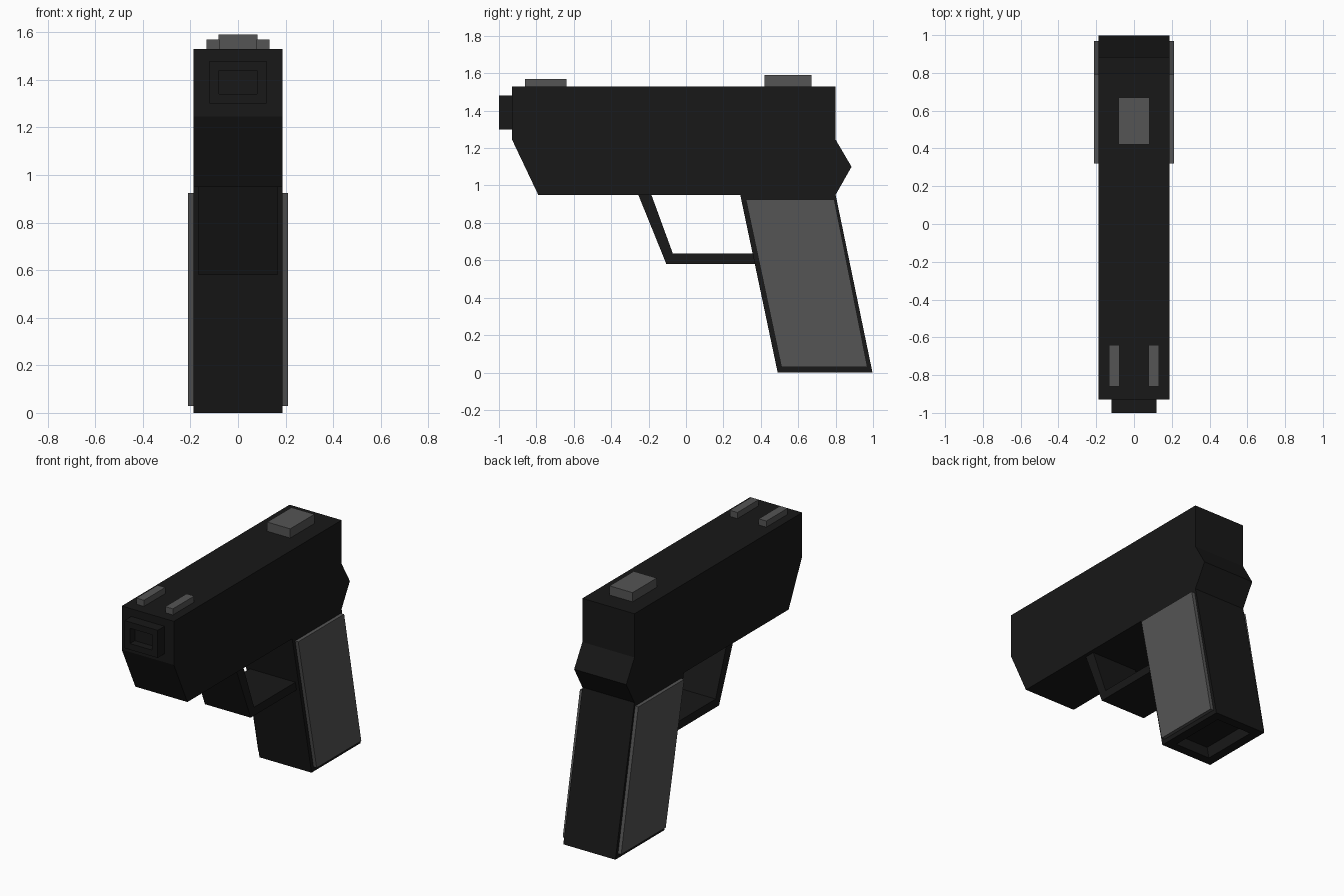
import bpy, bmesh
from mathutils import Vector

if "Cube" in bpy.data.objects:
    bpy.data.objects.remove(bpy.data.objects["Cube"])


def material(name, v):
    m = bpy.data.materials.new(name)
    m.diffuse_color = (v, v, v, 1)
    m.use_nodes = True
    m.node_tree.nodes["Principled BSDF"].inputs["Base Color"].default_value = m.diffuse_color
    return m


BLACK = material("black", 0.009)
GREY = material("grey", 0.09)


def extrude_profile(name, profile, x0, x1, mat, recess=None):
    """Extrude a (y, z) outline from x0 to x1; recess = (face normal, rim width, sink vector)."""
    bm = bmesh.new()
    face = bm.faces.new([bm.verts.new((x0, y, z)) for y, z in profile])
    ext = bmesh.ops.extrude_face_region(bm, geom=[face], use_keep_orig=True)
    verts = [g for g in ext["geom"] if isinstance(g, bmesh.types.BMVert)]
    bmesh.ops.translate(bm, verts=verts, vec=(x1 - x0, 0, 0))
    bmesh.ops.recalc_face_normals(bm, faces=bm.faces)
    bm.normal_update()
    if recess:
        normal, rim, sink = recess
        target = max(bm.faces, key=lambda f: f.normal.dot(Vector(normal)))
        bmesh.ops.inset_individual(bm, faces=[target], thickness=rim, use_even_offset=True)
        out = bmesh.ops.extrude_discrete_faces(bm, faces=[target])
        bmesh.ops.translate(bm, verts=out["faces"][0].verts[:], vec=sink)
    mesh = bpy.data.meshes.new(name)
    bm.to_mesh(mesh)
    bm.free()
    mesh.materials.append(mat)
    obj = bpy.data.objects.new(name, mesh)
    bpy.context.collection.objects.link(obj)
    return obj


def rect(y0, y1, z0, z1):
    return [(y0, z0), (y1, z0), (y1, z1), (y0, z1)]


W = 0.188

# Upper body with chamfered nose and pointed tail
extrude_profile("upper_body", [(-0.93, 1.53), (0.8, 1.53), (0.8, 1.245), (0.885, 1.1),
                               (0.8, 0.95), (-0.79, 0.95), (-0.93, 1.245)], -W, W, BLACK)

# Square muzzle with a sunken bore
extrude_profile("muzzle", rect(-1.0, -0.93, 1.30, 1.48), -0.12, 0.12, BLACK,
                ((0, -1, 0), 0.04, (0, 0.05, 0)))

# Slanted grip with a hollow base
extrude_profile("grip", [(0.29, 0.95), (0.8, 0.95), (0.997, 0), (0.49, 0)], -W, W, BLACK,
                ((0, 0, -1), 0.06, (0, -0.016, 0.08)))

# Trigger guard loop
extrude_profile("trigger_guard", [(-0.255, 0.95), (-0.185, 0.95), (-0.07, 0.635),
                                  (0.37, 0.635), (0.38, 0.58), (-0.105, 0.58)],
                -0.165, 0.165, BLACK)

# Paired grip panels and front sights
panel = [(0.32, 0.925), (0.793, 0.925), (0.97, 0.03), (0.51, 0.03)]
for side, s in (("left", -1), ("right", 1)):
    extrude_profile("grip_panel_" + side, panel, s * W, s * 0.211, GREY)
    extrude_profile("front_sight_" + side, rect(-0.86, -0.64, 1.53, 1.57),
                    s * 0.077, s * 0.132, GREY)

# Rear sight block
extrude_profile("rear_sight", rect(0.42, 0.67, 1.53, 1.59), -0.083, 0.083, GREY)
